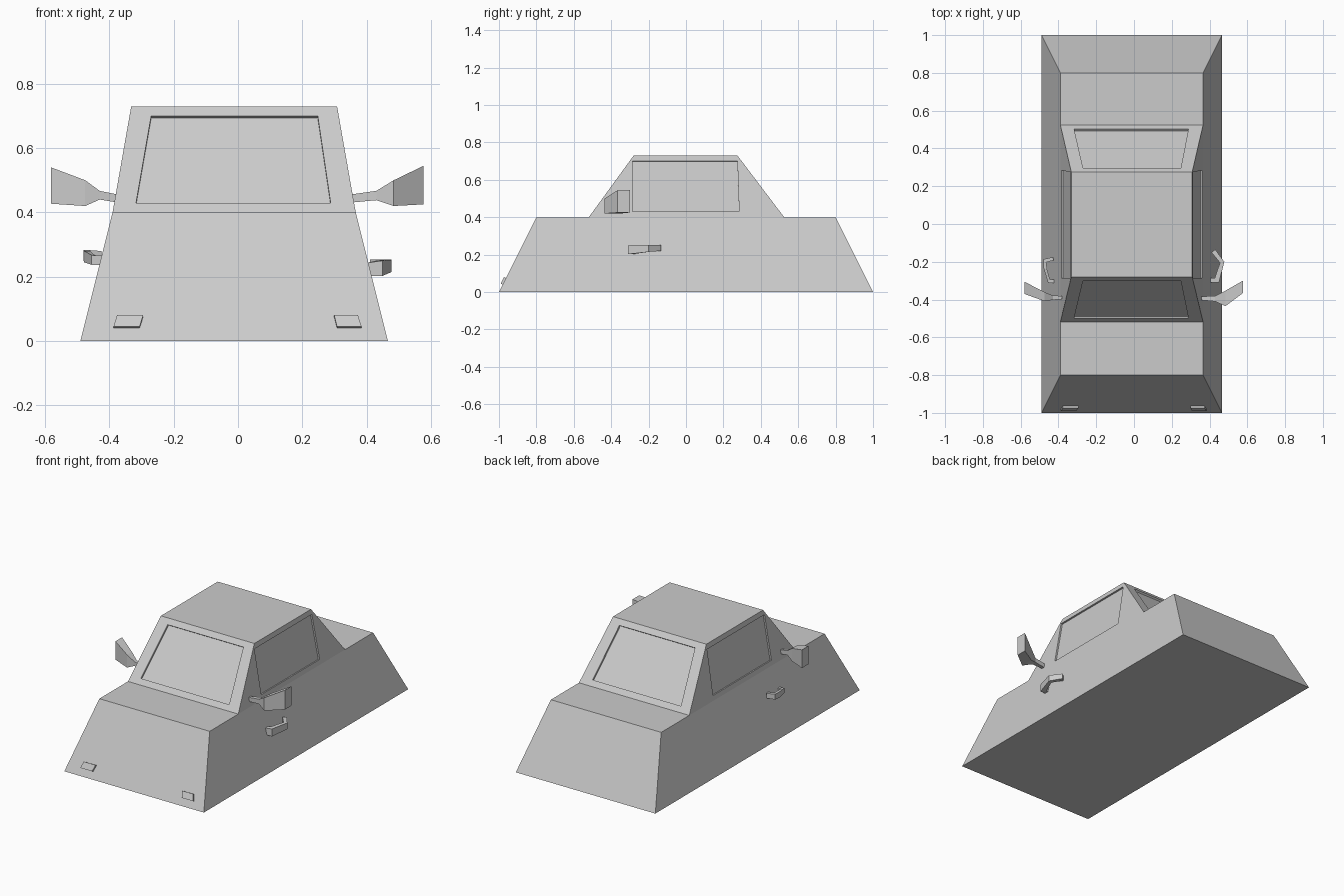
import bpy, bmesh
from mathutils import Vector

if "Cube" in bpy.data.objects:
    bpy.data.objects.remove(bpy.data.objects["Cube"])


def finish(bm, name):
    bmesh.ops.recalc_face_normals(bm, faces=bm.faces)
    me = bpy.data.meshes.new(name)
    bm.to_mesh(me)
    bm.free()
    ob = bpy.data.objects.new(name, me)
    bpy.context.collection.objects.link(ob)
    return ob


def loft(name, rings):
    """Closed solid through a row of four-cornered sections."""
    bm = bmesh.new()
    vs = [[bm.verts.new(p) for p in r] for r in rings]
    for a, b in zip(vs, vs[1:]):
        for i in range(4):
            j = (i + 1) % 4
            bm.faces.new((a[i], a[j], b[j], b[i]))
    bm.faces.new(vs[0])
    bm.faces.new(vs[-1])
    return finish(bm, name)


def recess(bm, face, axis, corners, depth):
    """Sink a window; corners are seen along the given axis, projected on the face."""
    n, c = face.normal.copy(), face.calc_center_median()
    bmesh.ops.inset_individual(bm, faces=[face], thickness=0.01)
    targets = []
    for u, z in corners:
        p = Vector((0, u, z)) if axis == 0 else Vector((u, 0, z))
        p[axis] = (n.dot(c) - n.dot(p)) / n[axis]
        targets.append(p)
    # give every inset vertex the target in its own quadrant
    o, mid = 1 - axis, sum(targets, Vector()) / 4
    fc = face.calc_center_median()
    for v in face.verts:
        v.co = next(t for t in targets if (t[o] > mid[o]) == (v.co[o] > fc[o])
                    and (t.z > mid.z) == (v.co.z > fc.z))
    face.normal_update()
    walls = bmesh.ops.extrude_discrete_faces(bm, faces=[face])
    for v in walls["faces"][0].verts:
        v.co -= n * depth


# body: side profile (y, z) with a half width per height
CX = -0.012
HALF = {0: 0.478, 0.4: 0.378, 0.73: 0.32}
profile = [(-1, 0), (-0.8, 0.4), (-0.52, 0.4), (-0.28, 0.73),
           (0.275, 0.73), (0.525, 0.4), (0.8, 0.4), (1, 0)]
bm = bmesh.new()
L = [bm.verts.new((CX - HALF[z], y, z)) for y, z in profile]
R = [bm.verts.new((CX + HALF[z], y, z)) for y, z in profile]
strip = []
for i in range(8):
    j = (i + 1) % 8
    strip.append(bm.faces.new((L[i], R[i], R[j], L[j])))
cabin_sides = []
for s in (L, R):
    bm.faces.new([s[k] for k in (0, 1, 2, 5, 6, 7)])
    cabin_sides.append(bm.faces.new(s[2:6]))
bmesh.ops.recalc_face_normals(bm, faces=bm.faces)
bm.normal_update()
# windscreen, rear window and side windows
screen = [(-0.317, 0.43), (0.288, 0.43), (0.248, 0.70), (-0.27, 0.70)]
for f in (strip[2], strip[4]):
    recess(bm, f, 1, screen, 0.012)
for f in cabin_sides:
    recess(bm, f, 0, [(-0.287, 0.43), (0.284, 0.43), (0.275, 0.70), (-0.287, 0.70)], 0.01)
finish(bm, "car_body")


# wing mirrors: sections (x, y front, y back, z low, z high)
def section(x, y0, y1, z0, z1):
    return [(x, y0, z0), (x, y1, z0), (x, y1, z1), (x, y0, z1)]


loft("right_mirror", [section(*s) for s in (
    (0.345, -0.402, -0.385, 0.43, 0.455), (0.43, -0.41, -0.38, 0.438, 0.467),
    (0.484, -0.435, -0.353, 0.42, 0.50), (0.577, -0.365, -0.30, 0.425, 0.545))])
loft("left_mirror", [section(*s) for s in (
    (-0.37, -0.397, -0.382, 0.43, 0.455), (-0.43, -0.402, -0.378, 0.44, 0.467),
    (-0.475, -0.408, -0.36, 0.42, 0.50), (-0.581, -0.37, -0.305, 0.427, 0.54))])


# door handles: bent bars, inner and outer line (x, y) with z range
def handle(name, path):
    loft(name, [[(xi, yi, z0), (xo, yo, z0), (xo, yo, z1), (xi, yi, z1)]
                for xi, yi, xo, yo, z0, z1 in path])


handle("right_door_handle", [
    (0.40, -0.285, 0.40, -0.31, 0.203, 0.243), (0.428, -0.285, 0.45, -0.31, 0.203, 0.25),
    (0.455, -0.205, 0.478, -0.20, 0.215, 0.253), (0.41, -0.15, 0.43, -0.135, 0.22, 0.253)])
handle("left_door_handle", [
    (-0.415, -0.295, -0.415, -0.312, 0.235, 0.265), (-0.445, -0.295, -0.455, -0.312, 0.237, 0.267),
    (-0.46, -0.24, -0.478, -0.235, 0.245, 0.28), (-0.465, -0.203, -0.48, -0.187, 0.25, 0.283),
    (-0.425, -0.192, -0.43, -0.175, 0.25, 0.28)])

# headlights: thin slanted plates on the nose
normal = Vector((0, -0.894, 0.447))
for name, xs in (("left_headlight", (-0.387, -0.306, -0.295, -0.376)),
                 ("right_headlight", (0.308, 0.384, 0.373, 0.299))):
    base = [Vector((x, -1 + z / 2, z)) for x, z in zip(xs, (0.04, 0.04, 0.075, 0.075))]
    loft(name, [[p - normal * 0.004 for p in base], [p + normal * 0.012 for p in base]])
